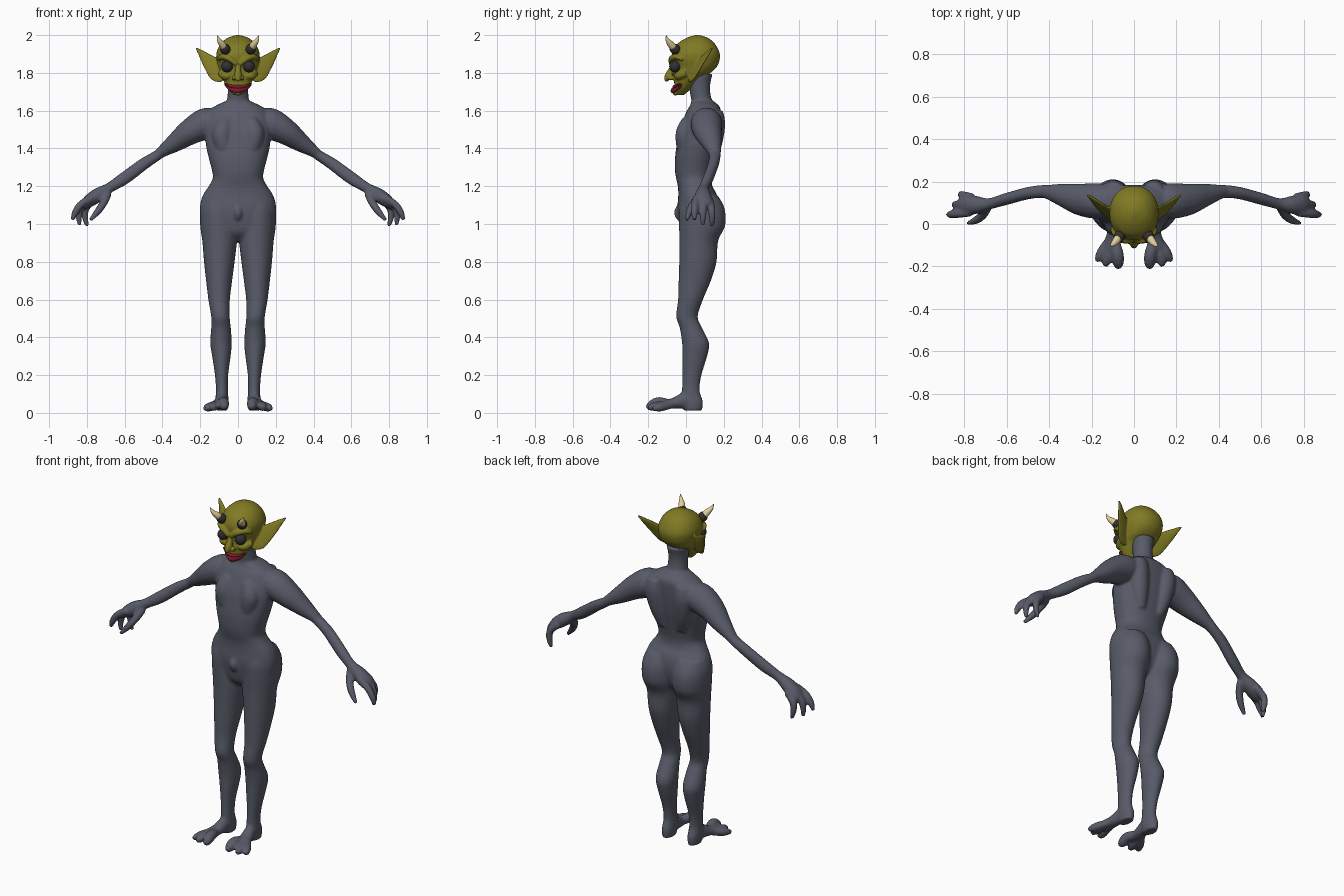
import bpy, bmesh, math
from mathutils import Vector
from mathutils.bvhtree import BVHTree

def material(name, rgb):
    m = bpy.data.materials.new(name)
    m.diffuse_color = (*rgb, 1)
    return m

GREY = material("slate_grey", (0.098, 0.106, 0.140))
OLIVE = material("olive_skin", (0.215, 0.195, 0.017))
BONE = material("horn_bone", (0.76, 0.62, 0.32))
RED = material("lip_red", (0.21, 0.012, 0.025))
DARK = material("eye_black", (0.030, 0.030, 0.034))
CUFF = material("horn_cuff_brown", (0.035, 0.030, 0.025))

def spline(rows, steps):
    """Catmull-Rom interpolation through rows of numbers."""
    out = []
    for i in range(len(rows) - 1):
        a, b, c, d = (rows[max(0, min(len(rows) - 1, i + k))] for k in (-1, 0, 1, 2))
        for s in range(steps):
            t = s / steps
            out.append([0.5 * (2*q + (r - p)*t + (2*p - 5*q + 4*r - s2)*t*t + (3*q - p - 3*r + s2)*t**3)
                        for p, q, r, s2 in zip(a, b, c, d)])
    return out + [list(rows[-1])]

def skin(bm, rings):
    loops = [[bm.verts.new(p) for p in ring] for ring in rings]
    n = len(loops[0])
    for a, b in zip(loops, loops[1:]):
        for i in range(n):
            bm.faces.new((a[i], a[(i + 1) % n], b[(i + 1) % n], b[i]))
    bm.faces.new(loops[0][::-1])
    bm.faces.new(loops[-1])

def stack(bm, rows, power=2.0, n=36):
    """Loft of level sections: z, centre x, half width, front y, back y."""
    rings = []
    for z, cx, hw, yf, yb in spline(rows, 4):
        ring = []
        for i in range(n):
            a = 2 * math.pi * i / n
            c, s = math.cos(a), math.sin(a)
            ring.append((cx + hw * math.copysign(abs(c) ** (2 / power), c),
                         (yf + yb) / 2 + (yb - yf) / 2 * math.copysign(abs(s) ** (2 / power), s), z))
        rings.append(ring)
    skin(bm, rings)

def tube(bm, rows, side=1, ref=(0, 1, 0), n=18):
    """Tube along x, y, z with radius (or radius across, radius along ref)."""
    rows = [r if len(r) == 5 else (*r, r[3]) for r in rows]
    pts = spline(rows, 5)
    pos = [Vector(p[:3]) for p in pts]
    rings = []
    for i, p in enumerate(pts):
        t = (pos[min(i + 1, len(pos) - 1)] - pos[max(i - 1, 0)]).normalized()
        u = t.cross(Vector(ref)).normalized()
        v = u.cross(t)
        ring = []
        for k in range(n):
            a = 2 * math.pi * k / n
            q = pos[i] + u * (math.cos(a) * max(p[3], .001)) + v * (math.sin(a) * max(p[4], .001))
            ring.append((q.x * side, q.y, q.z))
        rings.append(ring)
    skin(bm, rings)

def finish(bm, name, mat, voxel=None, smooth=6):
    bmesh.ops.recalc_face_normals(bm, faces=bm.faces)
    me = bpy.data.meshes.new(name)
    bm.to_mesh(me)
    bm.free()
    me.materials.append(mat)
    ob = bpy.data.objects.new(name, me)
    bpy.context.collection.objects.link(ob)
    if voxel:
        r = ob.modifiers.new("blend", 'REMESH')
        r.mode, r.voxel_size, r.use_smooth_shade = 'VOXEL', voxel, True
        s = ob.modifiers.new("soften", 'SMOOTH')
        s.factor, s.iterations = 0.5, smooth
        bpy.context.view_layer.objects.active = ob
        ob.select_set(True)
        for m in ("blend", "soften"):
            bpy.ops.object.modifier_apply(modifier=m)
        ob.select_set(False)
    for p in ob.data.polygons:
        p.use_smooth = True
    return ob

# Body: torso and neck
bm = bmesh.new()
stack(bm, [(1.655, 0, .055, .03, .14), (1.625, 0, .12, .02, .175), (1.59, 0, .16, 0, .185),
           (1.5, 0, .175, -.034, .18), (1.42, 0, .17, -.049, .17), (1.35, 0, .155, -.058, .155),
           (1.28, 0, .137, -.058, .14), (1.24, 0, .134, -.052, .135), (1.2, 0, .155, -.043, .14),
           (1.15, 0, .187, -.041, .165), (1.08, 0, .203, -.045, .175), (1.0, 0, .19, -.035, .16),
           (.95, 0, .15, -.02, .13), (.91, 0, .05, .02, .09)], 2.3)
stack(bm, [(1.57, 0, .07, .03, .16), (1.64, 0, .06, .03, .14), (1.7, 0, .054, .02, .128),
           (1.75, 0, .055, .015, .13), (1.795, 0, .06, .02, .142)])
tube(bm, [(0, -.03, 1.09, .02), (0, -.042, 1.06, .022), (0, -.03, 1.03, .02)])
for s in (1, -1):
    # Shoulder blades and chest
    tube(bm, [(.09, .15, 1.6, .045), (.095, .15, 1.53, .058), (.08, .14, 1.42, .05), (.06, .125, 1.32, .03)], s)
    tube(bm, [(.06, .02, 1.55, .04), (.085, .0, 1.48, .055), (.07, .0, 1.4, .05)], s)
    # Legs
    stack(bm, [(z, s * cx, w, f, b) for z, cx, w, f, b in (
        (1.15, .095, .085, -.02, .17), (1.08, .1, .1, -.037, .205), (.99, .1, .1, -.037, .207),
        (.91, .097, .092, -.035, .17), (.8, .099, .081, -.036, .162), (.7, .1, .069, -.039, .132),
        (.6, .1, .057, -.042, .09), (.51, .093, .049, -.052, .062), (.45, .09, .052, -.033, .085),
        (.37, .09, .057, -.021, .122), (.3, .088, .049, -.019, .112), (.2, .087, .035, -.019, .082),
        (.12, .085, .032, -.022, .072), (.06, .085, .035, -.03, .09), (.012, .085, .03, -.01, .085))])
    # Feet and toes
    up = (0, 0, 1)
    tube(bm, [(.085, .06, .048, .028, .036), (.087, 0, .065, .031, .045), (.096, -.06, .052, .036, .03),
              (.107, -.115, .045, .045, .022)], s, up)
    tube(bm, [(.088, -.09, .048, .024), (.077, -.145, .055, .029), (.074, -.185, .038, .026), (.074, -.208, .026, .013)], s, up)
    tube(bm, [(.115, -.09, .042, .022), (.126, -.145, .036, .025), (.131, -.18, .03, .021), (.134, -.198, .022, .012)], s, up)
    tube(bm, [(.12, -.08, .042, .02), (.15, -.13, .032, .024), (.166, -.158, .026, .019), (.176, -.176, .02, .011)], s, up)
    # Arms and palms
    tube(bm, [(.09, .11, 1.54, .06, .07), (.165, .108, 1.533, .083, .084), (.25, .115, 1.49, .07, .076),
              (.33, .135, 1.433, .051, .056), (.4, .15, 1.385, .032, .036), (.43, .153, 1.362, .028, .031),
              (.5, .145, 1.317, .032, .029), (.6, .118, 1.243, .034, .028), (.68, .095, 1.192, .028, .027),
              (.74, .09, 1.155, .037, .042), (.79, .09, 1.12, .034, .05), (.82, .09, 1.095, .02, .04)], s)
    # Fingers and thumb
    for path in ([(.77, .055, 1.14, .021), (.83, .048, 1.105, .02), (.862, .045, 1.06, .018), (.877, .045, 1.02, .01)],
                 [(.77, .095, 1.14, .021), (.825, .092, 1.095, .02), (.842, .09, 1.04, .017), (.838, .088, .992, .01)],
                 [(.76, .125, 1.13, .02), (.805, .135, 1.085, .02), (.81, .138, 1.035, .017), (.797, .137, .988, .01)],
                 [(.69, .08, 1.16, .022), (.71, .045, 1.115, .021), (.74, .02, 1.07, .019), (.782, .003, 1.02, .01)]):
        tube(bm, path, s)
finish(bm, "body", GREY, .0075, 5)

# Head with ears, nose, brows and cheeks
bm = bmesh.new()
stack(bm, [(1.683, 0, .022, -.05, -.01), (1.71, 0, .048, -.062, .02), (1.74, 0, .068, -.062, .045),
           (1.775, 0, .083, -.064, .08), (1.8, 0, .093, -.064, .13), (1.835, 0, .105, -.064, .165),
           (1.875, 0, .114, -.076, .179), (1.91, 0, .113, -.073, .177), (1.95, 0, .095, -.05, .156),
           (1.98, 0, .064, -.008, .125), (1.995, 0, .03, .03, .09), (2.0, 0, .008, .05, .07)], 2.15)
tube(bm, [(0, -.06, 1.85, .014), (0, -.076, 1.82, .015), (0, -.092, 1.785, .02), (0, -.105, 1.765, .013), (0, -.112, 1.758, .005)], ref=(1, 0, 0))
tube(bm, [(0, -.045, 1.715, .02), (0, -.052, 1.7, .022), (0, -.045, 1.685, .014)], ref=(1, 0, 0))
for s in (1, -1):
    tube(bm, [(.008, -.078, 1.845, .012), (.045, -.076, 1.875, .016), (.085, -.05, 1.885, .014), (.105, -.02, 1.87, .008)], s)
    tube(bm, [(.018, -.07, 1.775, .014), (.022, -.086, 1.772, .012), (.02, -.094, 1.77, .005)], s, (0, 0, 1))
    tube(bm, [(.04, -.05, 1.785, .015), (.07, -.038, 1.785, .022), (.092, 0, 1.8, .018)], s)
    tube(bm, [(.07, .02, 1.775, .009, .035), (.1, .04, 1.8, .010, .055), (.13, .065, 1.835, .010, .05),
              (.165, .092, 1.872, .009, .035), (.198, .12, 1.908, .008, .017), (.222, .138, 1.932, .005, .004)],
         s, (-.3, .3, 1))
head = finish(bm, "head", OLIVE, .0045, 4)
tree = BVHTree.FromPolygons([v.co for v in head.data.vertices], [p.vertices[:] for p in head.data.polygons])

def face_y(x, z):
    hit = tree.ray_cast(Vector((x, -1, z)), Vector((0, 1, 0)))[0]
    return hit.y if hit else -.03

# Grinning lips laid on the face
for name, z0, lift, r in (("lower_lip", 1.706, 6.5, .013), ("upper_lip", 1.725, 3.5, .010)):
    bm = bmesh.new()
    rows = []
    for i in range(-4, 5):
        x = i * .0175
        z = z0 + lift * x * x
        rows.append((x, face_y(x, z), z, r * (1 - .75 * abs(i / 4) ** 2), .009))
    tube(bm, rows)
    finish(bm, name, RED)

for s, side in ((1, "left"), (-1, "right")):
    # Eyes
    bm = bmesh.new()
    bmesh.ops.create_uvsphere(bm, u_segments=24, v_segments=16, radius=.031)
    bmesh.ops.translate(bm, verts=bm.verts, vec=(s * .058, -.058, 1.834))
    finish(bm, side + "_eye", DARK)
    # Horn cuffs and horns
    bm = bmesh.new()
    tube(bm, [(.06, -.045, 1.915, .024), (.068, -.058, 1.926, .027), (.074, -.067, 1.936, .024), (.077, -.07, 1.94, .018)], s)
    finish(bm, side + "_horn_cuff", CUFF)
    bm = bmesh.new()
    tube(bm, [(.068, -.058, 1.925, .02), (.084, -.08, 1.95, .018), (.1, -.097, 1.972, .011), (.11, -.105, 1.998, .002)], s)
    finish(bm, side + "_horn", BONE)
